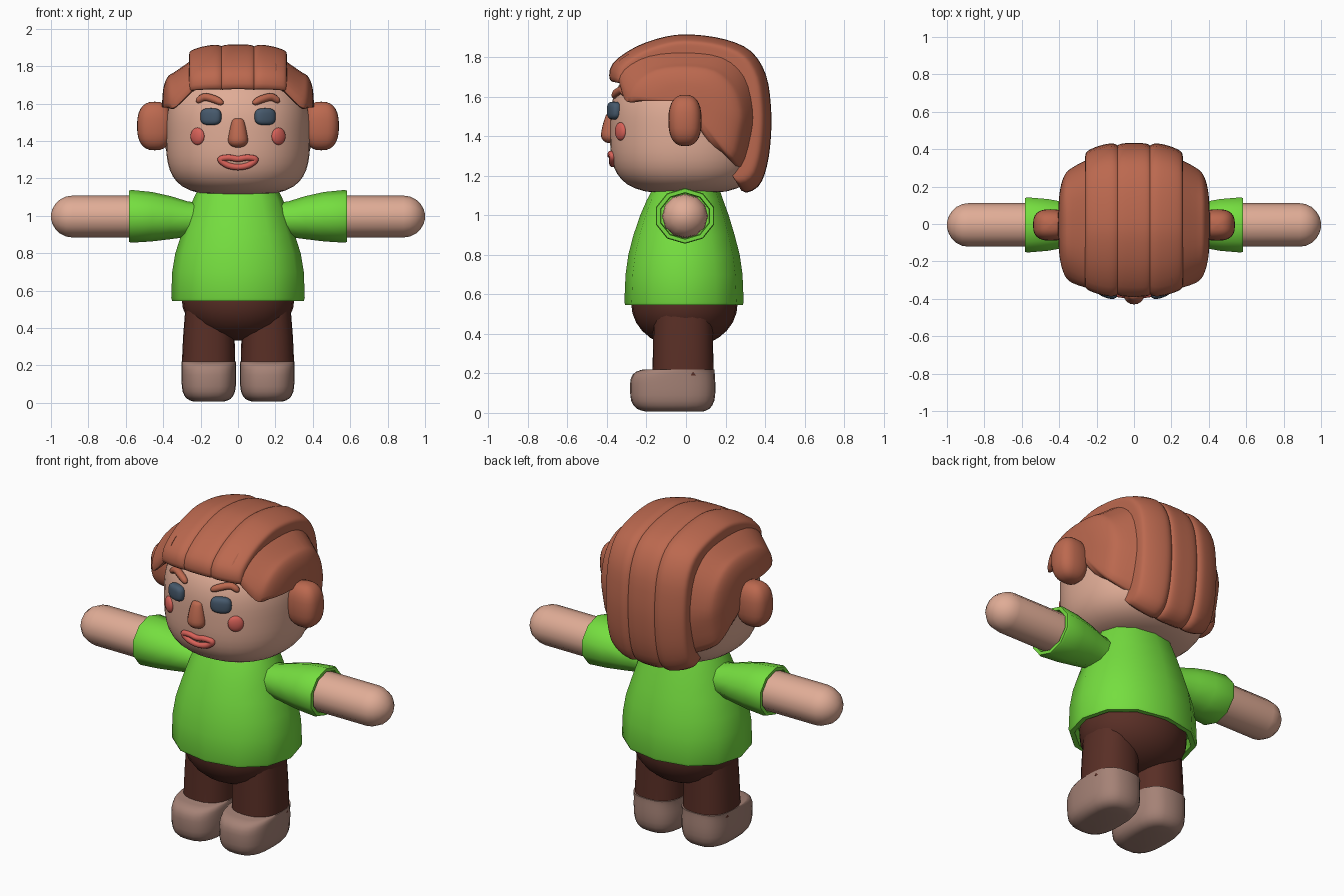
import bpy, bmesh, math
from math import sin, cos, pi, radians
from mathutils import Matrix, Vector

if "Cube" in bpy.data.objects:
    bpy.data.objects.remove(bpy.data.objects["Cube"])


def material(name, rgb):
    m = bpy.data.materials.new(name)
    m.diffuse_color = (*rgb, 1)
    m.use_nodes = True
    m.node_tree.nodes["Principled BSDF"].inputs["Base Color"].default_value = m.diffuse_color
    return m


SKIN = material("skin", (0.745, 0.413, 0.305))
HAIR = material("auburn", (0.50, 0.14, 0.078))
GREEN = material("shirt green", (0.178, 0.73, 0.05))
PANTS = material("dark brown", (0.10, 0.028, 0.019))
SHOE = material("taupe", (0.376, 0.223, 0.181))
EYE = material("slate", (0.062, 0.10, 0.15))
RED = material("coral red", (0.68, 0.12, 0.098))


def spline(pts, n, closed):
    """Interpolate points with a Catmull-Rom curve, n steps per span."""
    pts, out, k = [Vector(p) for p in pts], [], len(pts)
    at = lambda i: pts[i % k] if closed else pts[max(0, min(k - 1, i))]
    for i in range(k if closed else k - 1):
        a, b, c, d = at(i - 1), at(i), at(i + 1), at(i + 2)
        for j in range(n):
            t = j / n
            out.append(0.5 * (2 * b + (c - a) * t + (2 * a - 5 * b + 4 * c - d) * t * t
                              + (3 * b - a - 3 * c + d) * t ** 3))
    return out if closed else out + [pts[-1]]


def loft(name, rings, mat, angle=50, matrix=None):
    """Skin a list of equal rings and cap both ends."""
    bm = bmesh.new()
    vs = [[bm.verts.new(p) for p in r] for r in rings]
    n = len(vs[0])
    for a, b in zip(vs, vs[1:]):
        for i in range(n):
            bm.faces.new((a[i], a[(i + 1) % n], b[(i + 1) % n], b[i]))
    bm.faces.new(vs[0])
    bm.faces.new(vs[-1])
    bmesh.ops.recalc_face_normals(bm, faces=bm.faces)
    if matrix:
        bm.transform(matrix)
    me = bpy.data.meshes.new(name)
    bm.to_mesh(me)
    bm.free()
    me.polygons.foreach_set("use_smooth", [True] * len(me.polygons))
    me.set_sharp_from_angle(angle=radians(angle))
    me.materials.append(mat)
    ob = bpy.data.objects.new(name, me)
    bpy.context.collection.objects.link(ob)
    return ob


def oval(cx, cy, rx, ry, n, e=2.0, start=0.0):
    """Points of a superellipse."""
    pw = lambda v: math.copysign(abs(v) ** (2 / e), v)
    return [(cx + rx * pw(cos(start + 2 * pi * i / n)),
             cy + ry * pw(sin(start + 2 * pi * i / n))) for i in range(n)]


def stack(name, rows, mat, n=24, e=2.0, smooth=1, angle=50, start=0.0):
    """Upright part from rows of (z, cx, cy, rx, ry)."""
    if smooth > 1:
        rows = spline([Vector(r) for r in rows], smooth, False)
    return loft(name, [[(x, y, r[0]) for x, y in oval(*r[1:], n, e, start)] for r in rows], mat, angle)


def blob(name, c, r, mat, ev=2.0, eh=2.0, turn=0.0, n=24, m=14):
    """Rounded solid of radii r, turned about z."""
    rings = []
    for i in range(m + 1):
        a = -pi / 2 + pi * (i + 0.02) / (m + 0.04)
        k = abs(cos(a)) ** (2 / ev)
        z = math.copysign(abs(sin(a)) ** (2 / ev), a)
        rings.append([(x, y, r[2] * z) for x, y in oval(0, 0, r[0] * k, r[1] * k, n, eh)])
    return loft(name, rings, mat, 60, Matrix.Translation(c) @ Matrix.Rotation(turn, 4, 'Z'))


def tube(name, pts, r, mat, closed=False):
    """Round tube through points."""
    path = spline(pts, 5, closed)
    cu = bpy.data.curves.new(name, 'CURVE')
    cu.dimensions, cu.bevel_depth, cu.bevel_resolution, cu.use_fill_caps = '3D', r, 2, True
    sp = cu.splines.new('POLY')
    sp.points.add(len(path) - 1)
    for i, (p, q) in enumerate(zip(sp.points, path)):
        p.co = (*q, 1)
        t = 2 * i / (len(path) - 1) - 1
        p.radius = 1 if closed else max(0.25, (1 - t ** 4) ** 0.5)
    sp.use_cyclic_u = closed
    ob = bpy.data.objects.new(name, cu)
    bpy.context.collection.objects.link(ob)
    cu.materials.append(mat)
    bpy.context.view_layer.objects.active = ob
    ob.select_set(True)
    bpy.ops.object.convert(target='MESH')
    bpy.ops.object.shade_smooth_by_angle(angle=radians(60))
    ob.select_set(False)


# Head, rounder on top than at the jaw
HZ, HR, HH, HE = 1.45, 0.385, 0.34, 2.2


def head_scale(z):
    e = 3.5 if z < HZ else 2.6
    return (1 - min(1, abs((z - HZ) / HH)) ** e) ** (1 / e)


def face(x, z, out=0.0):
    """Point on the front of the head."""
    return (x, -HR * (head_scale(z) ** HE - abs(x / HR) ** HE) ** (1 / HE) - out, z)


heights = [HZ + HH * sin(pi / 2 * (i / 12)) * 0.9995 for i in range(-12, 13)]
stack("head", [(z, 0, 0, HR * head_scale(z), HR * head_scale(z)) for z in heights],
      SKIN, n=40, e=HE, angle=70)

# Central hair locks, running from fringe to nape
LOCK = [(-0.385, 1.685), (-0.37, 1.77), (-0.25, 1.855), (-0.1, 1.905), (0.03, 1.915),
        (0.2, 1.89), (0.33, 1.83), (0.405, 1.71), (0.43, 1.55), (0.43, 1.4),
        (0.41, 1.25), (0.365, 1.145), (0.28, 1.125), (0.25, 1.3), (0.22, 1.6),
        (0, 1.72), (-0.22, 1.7), (-0.33, 1.68)]


def scaled(pts, s, pz):
    return [(y * s, pz + (z - pz) * s) for y, z in pts]


def lock(name, stations):
    """Hair lock from (x, outline) stations across its width."""
    rings = [spline([(x, y, z) for y, z in o], 3, True) for x, o in stations]
    across = [spline(col, 4, False) for col in zip(*rings)]
    loft(name, list(zip(*across)), HAIR, 60)


lock("hair_lock_middle", [(x, scaled(LOCK, s, 1.6)) for x, s in
     ((-0.093, 0.9), (-0.09, 0.965), (-0.06, 0.995), (0, 1), (0.06, 0.995), (0.087, 0.965), (0.09, 0.9))])

# Side hair panel: upper edge outline, then lower outline over the ear
UPPER = [(-0.35, 1.72), (-0.33, 1.79), (-0.2, 1.85), (0, 1.865), (0.2, 1.84), (0.32, 1.74),
         (0.365, 1.55), (0.36, 1.4), (0.30, 1.22), (0.22, 1.26), (0.12, 1.4), (0, 1.65), (-0.25, 1.7)]
LOWER = [(-0.31, 1.585), (-0.285, 1.68), (-0.17, 1.755), (0, 1.775), (0.16, 1.75), (0.26, 1.66),
         (0.30, 1.53), (0.29, 1.42), (0.25, 1.28), (0.19, 1.31), (0.1, 1.38), (0, 1.6), (-0.2, 1.59)]

for side, s in (("right", 1), ("left", -1)):
    lock("hair_lock_" + side, [(s * x, scaled(LOCK, k, 1.6)) for x, k in
         ((0.08, 0.9), (0.085, 0.965), (0.12, 0.995), (0.18, 0.97), (0.235, 0.92), (0.258, 0.87), (0.262, 0.78))])
    lock("hair_side_" + side, [(s * 0.2, UPPER), (s * 0.33, LOWER)]
         + [(s * x, scaled(LOWER, k, 1.58)) for x, k in ((0.375, 0.84), (0.398, 0.55), (0.405, 0.2))])
    blob("ear_" + side, (s * 0.445, -0.005, 1.48), (0.095, 0.084, 0.13), HAIR, 2.5, 2.7)

    # Face details
    blob("eye_" + side, face(s * 0.145, 1.53, 0.004), (0.058, 0.03, 0.045), EYE, 3, 2.5, s * 0.35)
    blob("cheek_" + side, face(s * 0.217, 1.425), (0.043, 0.02, 0.046), RED, 2, 2, s * 0.6)
    tube("eyebrow_" + side, [face(s * x, z, 0.006) for x, z in
         ((0.08, 1.6), (0.125, 1.622), (0.18, 1.634), (0.222, 1.608))], 0.021, HAIR)

    # Sleeve with an open cuff: rows of (x, centre z, radius)
    sleeve = [(0.18, 0.98, 0.085), (0.27, 0.982, 0.095), (0.36, 0.99, 0.115), (0.46, 0.995, 0.132),
              (0.57, 0.997, 0.141), (0.582, 0.997, 0.137), (0.582, 0.997, 0.118), (0.55, 0.997, 0.115)]
    loft("sleeve_" + side, [[(s * x, y, z) for y, z in oval(-0.005, c, r * 1.1, r, 10, 2, pi / 2)]
         for x, c, r in sleeve], GREEN, 45)

    # Arm with a rounded end
    arm = [(0.4, 0.112), (0.885, 0.112)] + [(0.885 + 0.115 * sin(a), 0.112 * cos(a))
                                            for a in (0.3, 0.6, 0.9, 1.2, 1.4, 1.53)]
    loft("arm_" + side, [[(s * x, y, z) for y, z in oval(-0.005, 0.996, r * 1.04, r, 12, 2, pi / 2)]
         for x, r in arm], SKIN, 60)

    # Leg and shoe
    stack("leg_" + side, [(0.19, s * 0.158, -0.015, 0.143, 0.155), (0.35, s * 0.156, -0.015, 0.138, 0.152),
                          (0.55, s * 0.15, -0.015, 0.128, 0.15)], PANTS, e=2.4)
    stack("shoe_" + side, [(0.008, s * 0.156, -0.06, 0.085, 0.15), (0.022, s * 0.156, -0.065, 0.118, 0.185),
                           (0.06, s * 0.156, -0.067, 0.14, 0.21), (0.12, s * 0.156, -0.067, 0.146, 0.216),
                           (0.175, s * 0.157, -0.066, 0.146, 0.213), (0.207, s * 0.157, -0.055, 0.146, 0.2),
                           (0.22, s * 0.157, -0.035, 0.145, 0.18)], SHOE, e=2.8, smooth=2, angle=60)

# Nose and mouth
stack("nose", [(1.366, 0, -0.385, 0.015, 0.012), (1.375, 0, -0.385, 0.038, 0.03),
               (1.4, 0, -0.385, 0.053, 0.045), (1.45, 0, -0.385, 0.046, 0.038),
               (1.5, 0, -0.382, 0.034, 0.026), (1.515, 0, -0.38, 0.026, 0.018),
               (1.521, 0, -0.38, 0.01, 0.008)], HAIR, n=16, smooth=3, angle=70)
tube("mouth", [face(x, z, 0.002) for x, z in
     ((-0.094, 1.302), (-0.05, 1.311), (0, 1.304), (0.05, 1.311), (0.094, 1.302),
      (0.06, 1.272), (0, 1.26), (-0.06, 1.272))], 0.017, RED, closed=True)

# Shirt with an open hem, and the hips inside it
stack("shirt", [(0.6, 0, -0.01, 0.315, 0.26), (0.545, 0, -0.01, 0.325, 0.27), (0.545, 0, -0.01, 0.352, 0.297),
                (0.56, 0, -0.01, 0.357, 0.302), (0.7, 0, -0.01, 0.352, 0.296), (0.8, 0, -0.01, 0.335, 0.282),
                (0.9, 0, -0.01, 0.303, 0.256), (1.0, 0, -0.008, 0.27, 0.224), (1.08, 0, -0.005, 0.243, 0.192),
                (1.13, 0, 0, 0.22, 0.17)], GREEN, n=12, e=2.2, angle=55)
blob("hips", (0, -0.008, 0.56), (0.302, 0.27, 0.228), PANTS, 2.1)
